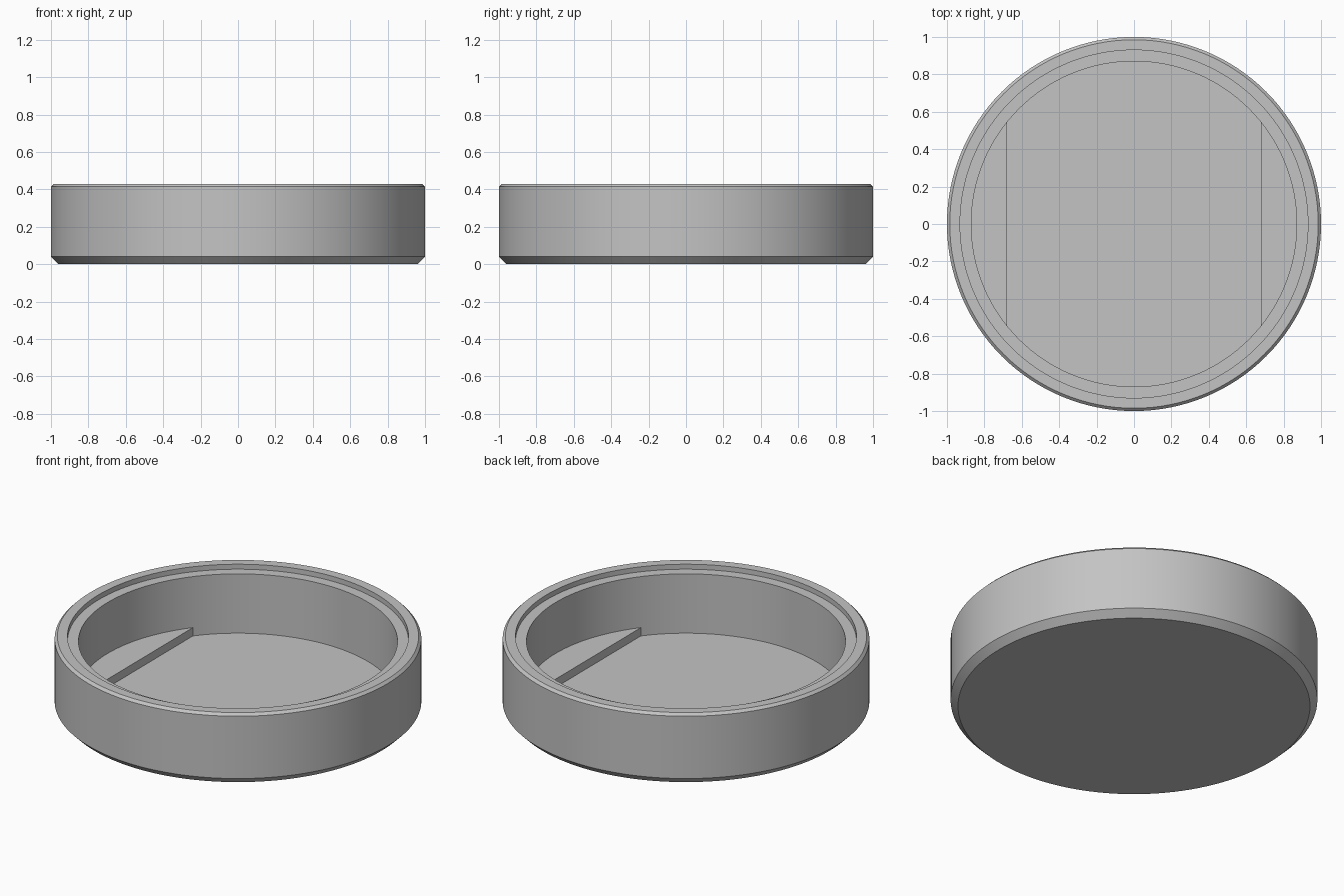
import bpy, bmesh, math

SEGMENTS = 128
SHELF_X = 0.68

cube = bpy.data.objects.get("Cube")
if cube:
    bpy.data.objects.remove(cube, do_unlink=True)

grey = bpy.data.materials.new("plain_grey")
grey.use_nodes = True
colour = (0.55, 0.55, 0.55, 1)
grey.diffuse_color = colour
grey.node_tree.nodes["Principled BSDF"].inputs["Base Color"].default_value = colour


def make_object(name, bm):
    bmesh.ops.recalc_face_normals(bm, faces=bm.faces)
    mesh = bpy.data.meshes.new(name)
    bm.to_mesh(mesh)
    bm.free()
    mesh.materials.append(grey)
    obj = bpy.data.objects.new(name, mesh)
    bpy.context.collection.objects.link(obj)
    bpy.ops.object.select_all(action="DESELECT")
    obj.select_set(True)
    bpy.context.view_layer.objects.active = obj
    bpy.ops.object.shade_smooth_by_angle(angle=math.radians(25))
    return obj


# Round dish: one profile (radius, height) turned around z, from base to floor
profile = [(0.96, 0), (1, 0.04), (1, 0.415), (0.985, 0.43),
           (0.93, 0.43), (0.93, 0.4), (0.87, 0.4), (0.87, 0.043)]
bm = bmesh.new()
rings = []
for r, z in profile:
    angles = [2 * math.pi * i / SEGMENTS for i in range(SEGMENTS)]
    rings.append([bm.verts.new((r * math.cos(a), r * math.sin(a), z)) for a in angles])
for low, high in zip(rings, rings[1:]):
    for i in range(SEGMENTS):
        j = (i + 1) % SEGMENTS
        bm.faces.new((low[i], low[j], high[j], high[i]))
bm.faces.new(rings[0])
bm.faces.new(rings[-1])
make_object("round_dish", bm)

# Raised shelves on the floor: circle segments cut off by a straight edge
for name, side in (("left_shelf", 1), ("right_shelf", -1)):
    radius = 0.875
    half = math.acos(SHELF_X / radius)
    bm = bmesh.new()
    arc = [-half + 2 * half * i / 32 for i in range(33)]
    outline = [bm.verts.new((side * radius * math.cos(a), radius * math.sin(a), 0.035))
               for a in arc]
    base = bm.faces.new(outline)
    top = bmesh.ops.extrude_face_region(bm, geom=[base])["geom"]
    bmesh.ops.translate(bm, vec=(0, 0, 0.058),
                        verts=[v for v in top if isinstance(v, bmesh.types.BMVert)])
    make_object(name, bm)
